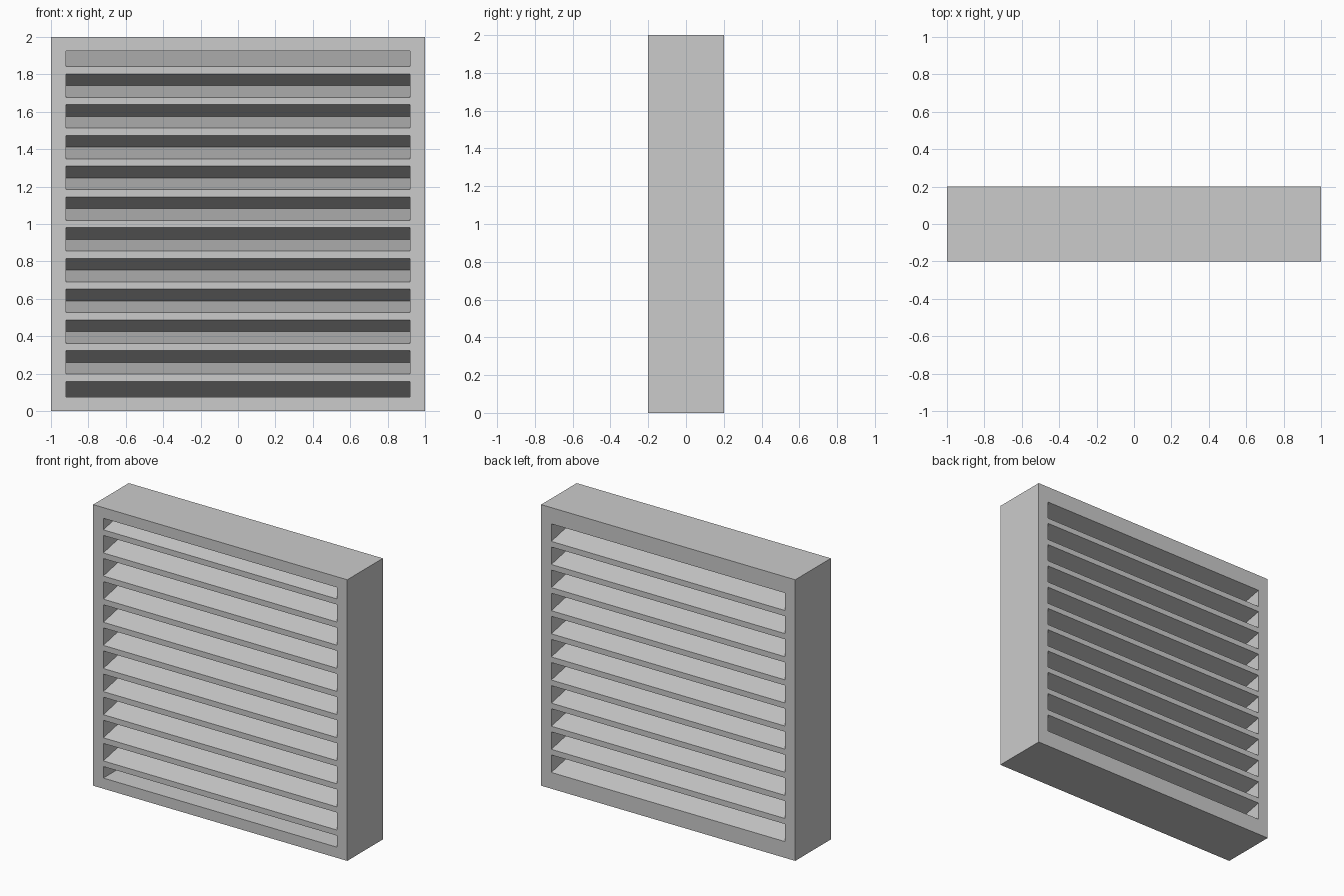
import bpy, bmesh

if "Cube" in bpy.data.objects:
    bpy.data.objects.remove(bpy.data.objects["Cube"])

D = 0.2          # half depth
W = 0.92         # half width of the openings
H = 0.0822       # half of the vertical pitch between bars
T = 0.02         # half of the bar thickness
E = 0.02         # how far cutters stick out of the block
SLOPE = H / (2 * D)
VALLEY = 2 * D * (H - T) / H   # depth of a full groove


def prism(bm, profile):
    """Extrude a closed (y, z) profile across the opening width."""
    a = [bm.verts.new((-W, y, z)) for y, z in profile]
    b = [bm.verts.new((W, y, z)) for y, z in profile]
    bm.faces.new(a)
    bm.faces.new(b[::-1])
    n = len(profile)
    for i in range(n):
        j = (i + 1) % n
        bm.faces.new((a[j], a[i], b[i], b[j]))


def groove(bm, side, z):
    """V groove cut in from the front (side=-1) or the back (side=1)."""
    half = H - T + E * SLOPE
    y = side * (D + E)
    prism(bm, [(y, z - half), (y, z + half), (side * (D - VALLEY), z)])


def half_groove(bm, direction):
    """Shorter front groove against the top (1) or bottom (-1) of the frame."""
    edge = 1 + direction * (11 * H + T)
    inner = 1 + direction * (10 * H + T + -E * SLOPE)
    prism(bm, [(-D - E, inner), (-D - E, edge), (D - 0.001, edge)])


# Solid block for frame and slats
bpy.ops.mesh.primitive_cube_add(size=1, location=(0, 0, 1))
vent = bpy.context.object
vent.name = "louvre_vent"
vent.scale = (2, 2 * D, 2)
bpy.ops.object.transform_apply(location=True, rotation=False, scale=True)

# Grooves that leave a zigzag of slats
bm = bmesh.new()
for k in range(-9, 10, 2):
    groove(bm, -1, 1 + k * H)
for k in range(-10, 11, 2):
    groove(bm, 1, 1 + k * H)
half_groove(bm, 1)
half_groove(bm, -1)
bmesh.ops.recalc_face_normals(bm, faces=bm.faces)
mesh = bpy.data.meshes.new("groove_cutter")
bm.to_mesh(mesh)
bm.free()
cutter = bpy.data.objects.new("groove_cutter", mesh)
bpy.context.collection.objects.link(cutter)
cutter.hide_render = True

# Cut the openings
mod = vent.modifiers.new("openings", 'BOOLEAN')
mod.operation = 'DIFFERENCE'
mod.solver = 'EXACT'
mod.object = cutter
bpy.context.view_layer.objects.active = vent
bpy.ops.object.modifier_apply(modifier=mod.name)
bpy.data.objects.remove(cutter)
